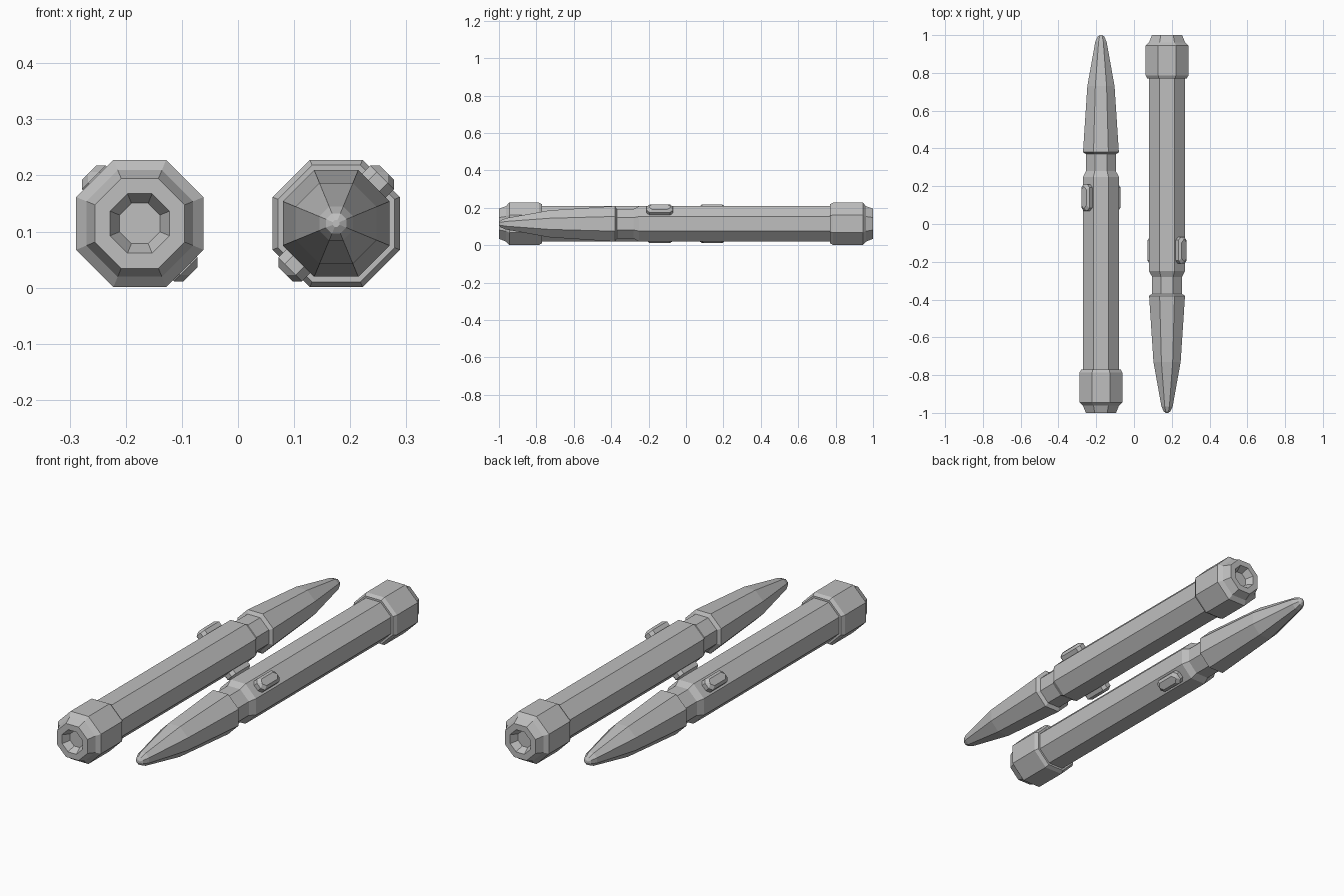
import bpy, bmesh, math
from mathutils import Vector

cube = bpy.data.objects.get("Cube")
if cube:
    bpy.data.objects.remove(cube, do_unlink=True)

grey = bpy.data.materials.new("plain_grey")
grey.use_nodes = True
COLOUR = (0.52, 0.52, 0.52, 1)
grey.diffuse_color = COLOUR
grey.node_tree.nodes["Principled BSDF"].inputs["Base Color"].default_value = COLOUR

AXIS_X, AXIS_Z = 0.175, 0.1145
SIDES = 8


def loft(name, loops, side):
    """Skin a stack of equal point loops, close both ends, place on one pen."""
    bm = bmesh.new()
    rings = [[bm.verts.new(p) for p in loop] for loop in loops]
    for a, b in zip(rings, rings[1:]):
        for i in range(len(a)):
            j = (i + 1) % len(a)
            bm.faces.new((a[i], a[j], b[j], b[i]))
    bm.faces.new(rings[0])
    bm.faces.new(rings[-1])
    bmesh.ops.recalc_face_normals(bm, faces=bm.faces)
    mesh = bpy.data.meshes.new(name)
    bm.to_mesh(mesh)
    bm.free()
    mesh.materials.append(grey)
    obj = bpy.data.objects.new(name, mesh)
    obj.location = (side * AXIS_X, 0, AXIS_Z)
    obj.rotation_euler.z = 0 if side > 0 else math.pi
    bpy.context.collection.objects.link(obj)
    return obj


def octagon(y, apothem):
    r = apothem / math.cos(math.pi / SIDES)
    angles = [(i + 0.5) * math.tau / SIDES for i in range(SIDES)]
    return [Vector((r * math.cos(a), y, r * math.sin(a))) for a in angles]


def lathe(name, profile, side):
    return loft(name, [octagon(y, r) for y, r in profile], side)


def button_loop(angle, height, half_w, half_l, y_mid):
    """Rectangle with cut corners, lying on the barrel face at this angle."""
    out = Vector((math.cos(angle), 0, math.sin(angle)))
    across = Vector((-math.sin(angle), 0, math.cos(angle)))
    c = 0.016
    quarter = [(half_w, half_l - c), (half_w - c, half_l)]
    plan = quarter + [(-u, v) for u, v in reversed(quarter)]
    plan += [(-u, -v) for u, v in plan]
    return [out * height + across * u + Vector((0, y_mid + v, 0)) for u, v in plan]


# Profiles run along the pen: (position, distance from axis to flat)
TIP = [(-1.0, 0.006), (-0.992, 0.018), (-0.965, 0.03), (-0.73, 0.072),
       (-0.38, 0.095), (-0.37, 0.08), (-0.36, 0.06)]
BARREL = [(-0.375, 0.079), (-0.28, 0.079), (-0.25, 0.095), (0.8, 0.095)]
CAP = [(0.77, 0.09), (0.77, 0.104), (0.787, 0.1135), (0.945, 0.1135),
       (0.962, 0.095), (1.0, 0.08), (1.0, 0.053), (0.965, 0.036)]

# Two pens lying side by side, pointing opposite ways
for side, label in ((1, "left"), (-1, "right")):
    lathe(f"{label}_pen_tip", TIP, side)
    lathe(f"{label}_pen_barrel", BARREL, side)
    lathe(f"{label}_pen_end_cap", CAP, side)
    # Buttons on opposite diagonal faces
    for angle, place in ((math.pi / 4, "upper"), (5 * math.pi / 4, "lower")):
        loops = [button_loop(angle, h, w, l, -0.14) for h, w, l in
                 ((0.085, 0.03, 0.07), (0.116, 0.03, 0.07), (0.128, 0.018, 0.058))]
        loft(f"{label}_pen_{place}_button", loops, side)
